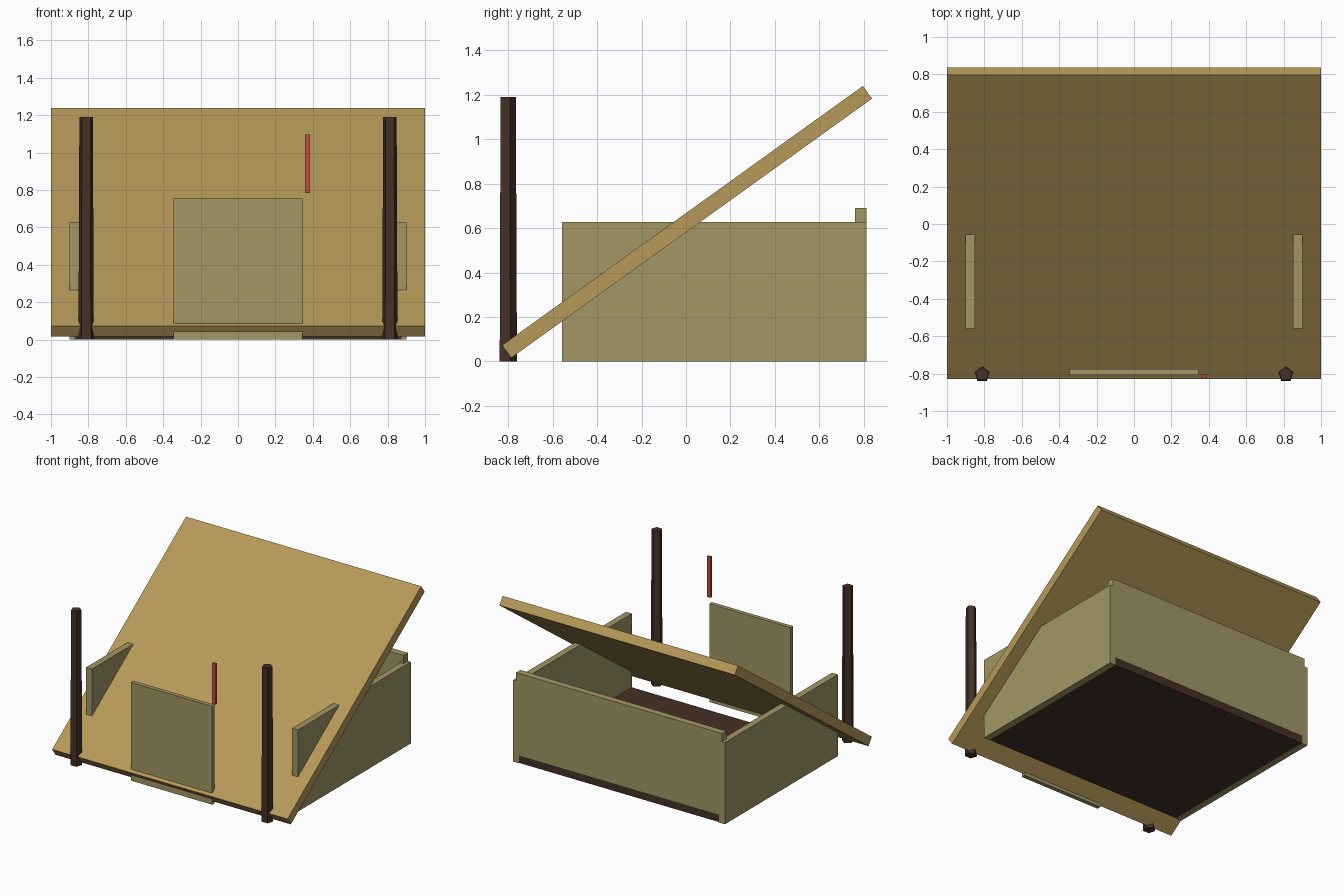
import bpy, math

if "Cube" in bpy.data.objects:
    bpy.data.objects.remove(bpy.data.objects["Cube"])


def material(name, rgb):
    m = bpy.data.materials.new(name)
    m.diffuse_color = (*rgb, 1)
    m.use_nodes = True
    m.node_tree.nodes["Principled BSDF"].inputs["Base Color"].default_value = m.diffuse_color
    return m


OLIVE = material("canvas_olive", (0.36, 0.31, 0.13))
TAN = material("roof_tan", (0.47, 0.32, 0.10))
BROWN = material("dark_wood", (0.06, 0.03, 0.02))
RED = material("handle_red", (0.55, 0.08, 0.05))


def box(name, x, y, z, mat):
    """Box from (min, max) ranges on each axis."""
    bpy.ops.mesh.primitive_cube_add(size=1, location=[sum(r) / 2 for r in (x, y, z)])
    o = bpy.context.object
    o.name = name
    o.scale = [r[1] - r[0] for r in (x, y, z)]
    o.data.materials.append(mat)
    return o


# slanted roof slab
roof = box("roof", (-1, 1), (-0.995, 1.005), (0.59, 0.66), TAN)
roof.location = (0, 0.005, 0.628)
roof.rotation_euler.x = math.radians(35.7)

# floor and back wall standing on it
box("floor", (-0.875, 0.875), (-0.558, 0.81), (0.002, 0.06), BROWN)
box("back_wall", (-0.875, 0.875), (0.76, 0.812), (0.06, 0.69), OLIVE)

# free-standing front panel and the red handle above it
box("front_panel", (-0.345, 0.345), (-0.807, -0.775), (0, 0.755), OLIVE)
box("handle", (0.357, 0.385), (-0.823, -0.805), (0.785, 1.098), RED)

# side walls and five-sided front posts, one per side
for side, s in (("left", -1), ("right", 1)):
    box(side + "_wall", sorted((s * 0.85, s * 0.9)), (-0.558, 0.813), (0, 0.627), OLIVE)
    bpy.ops.mesh.primitive_cone_add(vertices=5, radius1=0.043, radius2=0.038,
                                    depth=1.19, location=(s * 0.812, -0.804, 0.595))
    post = bpy.context.object
    post.name = side + "_post"
    post.data.materials.append(BROWN)
